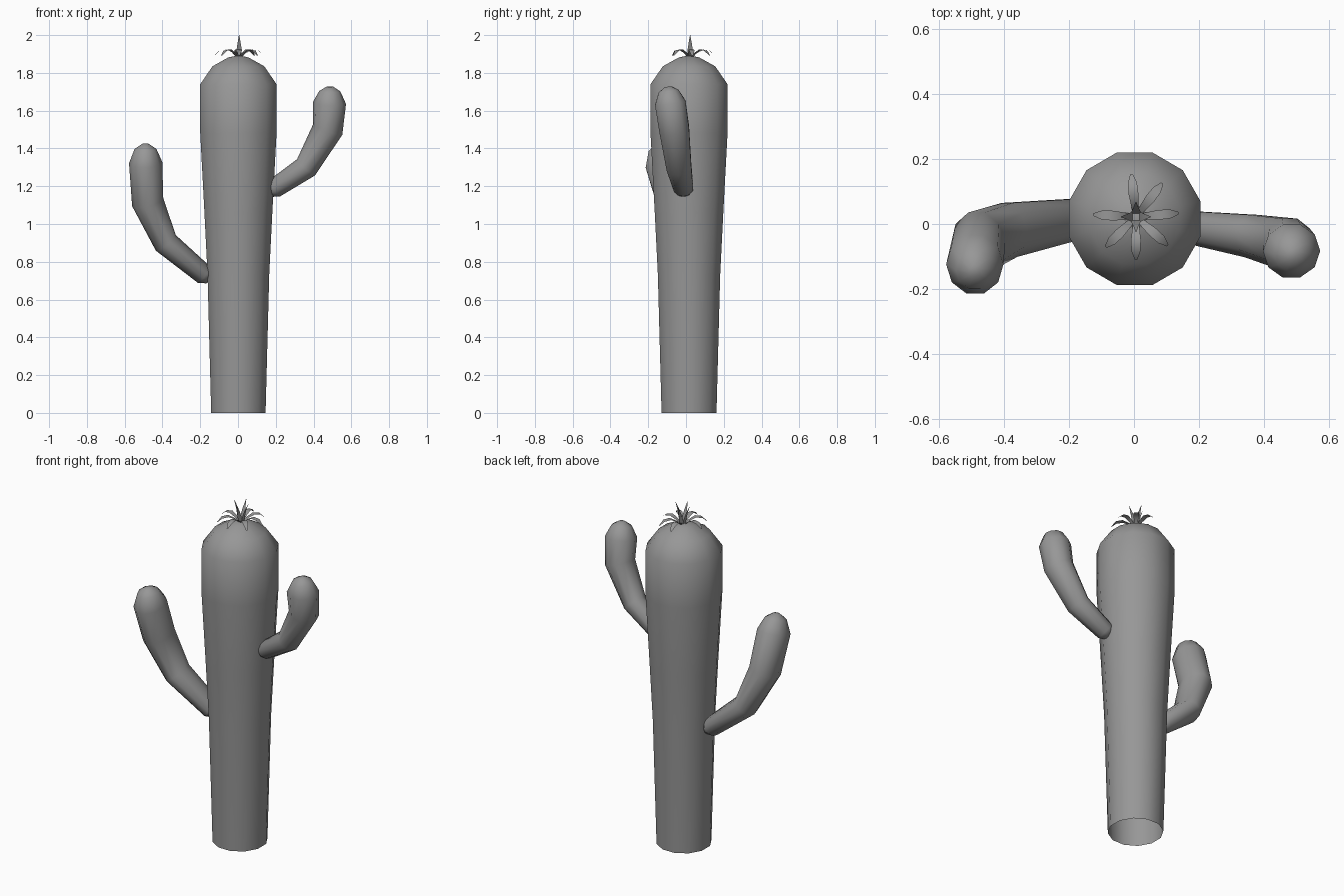
import bpy, bmesh, math
from mathutils import Vector

if "Cube" in bpy.data.objects:
    bpy.data.objects.remove(bpy.data.objects["Cube"])

# Dark grey used on every part
grey = bpy.data.materials.new("dark_grey")
grey.diffuse_color = (0.31, 0.31, 0.31, 1)
grey.use_nodes = True
grey.node_tree.nodes["Principled BSDF"].inputs["Base Color"].default_value = grey.diffuse_color


def finish(name, bm):
    bmesh.ops.recalc_face_normals(bm, faces=bm.faces[:])
    mesh = bpy.data.meshes.new(name)
    bm.to_mesh(mesh)
    bm.free()
    mesh.materials.append(grey)
    for p in mesh.polygons:
        p.use_smooth = True
    ob = bpy.data.objects.new(name, mesh)
    bpy.context.collection.objects.link(ob)
    return ob


def tube(name, path, sides, phase=0.0, close_start=True):
    """Loft rings along (x, y, z, radius, depth radius) points, closed at the end."""
    bm = bmesh.new()
    pts = [Vector(p[:3]) for p in path]
    n = len(pts)
    rings = []
    for i, c in enumerate(pts):
        t = (pts[min(i + 1, n - 1)] - pts[max(i - 1, 0)]).normalized()
        v = Vector((0, 1, 0))
        v = (v - t * v.dot(t)).normalized()
        u = v.cross(t)
        ru, rv = path[i][3:]
        rings.append([bm.verts.new(c + u * ru * math.cos(a) + v * rv * math.sin(a))
                      for a in (phase + math.tau * k / sides for k in range(sides))])
    for a, b in zip(rings, rings[1:]):
        for k in range(sides):
            j = (k + 1) % sides
            bm.faces.new((a[k], a[j], b[j], b[k]))
    bm.faces.new(rings[-1])
    if close_start:
        bm.faces.new(rings[0])
    return finish(name, bm)


# Trunk: twelve sides, open underneath
profile = [(0, 0.149), (0.73, 0.169), (1.06, 0.186), (1.48, 0.209), (1.74, 0.209),
           (1.835, 0.142), (1.882, 0.055), (1.89, 0.015)]
tube("trunk", [(0.002, 0.016, z, r, r * 1.01) for z, r in profile], 12,
     math.radians(15), False)

# Arms
tube("left_arm", [(-0.150, 0.015, 0.705, 0.026, 0.035), (-0.178, 0.015, 0.730, 0.054, 0.066),
                  (-0.382, -0.018, 0.900, 0.067, 0.088), (-0.478, -0.057, 1.115, 0.085, 0.100),
                  (-0.489, -0.124, 1.325, 0.088, 0.098), (-0.490, -0.140, 1.397, 0.058, 0.062),
                  (-0.490, -0.145, 1.424, 0.018, 0.018)], 10)
tube("right_arm", [(0.165, -0.010, 1.162, 0.025, 0.030), (0.192, -0.013, 1.188, 0.052, 0.054),
                   (0.360, -0.037, 1.300, 0.064, 0.069), (0.475, -0.062, 1.500, 0.082, 0.083),
                   (0.484, -0.083, 1.640, 0.088, 0.086), (0.486, -0.092, 1.703, 0.056, 0.056),
                   (0.486, -0.095, 1.727, 0.018, 0.018)], 10)


# Flower: thin bent blades given as (radius, height, half width)
def blade(bm, angle, outline):
    d = Vector((math.cos(angle), math.sin(angle), 0))
    s = Vector((-d.y, d.x, 0))
    base = Vector((0.006, 0.022, 0))
    rows = []
    for r, z, w in outline:
        c = base + d * r + Vector((0, 0, z))
        rows.append([bm.verts.new(c + s * w), bm.verts.new(c - s * w)])
    for a, b in zip(rows, rows[1:]):
        bm.faces.new((a[0], a[1], b[1], b[0]))


bm = bmesh.new()
for deg in (5, 52, 96, 177, 225, 270, 318):
    blade(bm, math.radians(deg), [(0.005, 1.875, 0.008), (0.035, 1.905, 0.011),
                                  (0.07, 1.923, 0.015), (0.105, 1.917, 0.014),
                                  (0.131, 1.892, 0.004)])
finish("flower_petals", bm)

bm = bmesh.new()
for deg in (0, 90, 180, 270):
    blade(bm, math.radians(deg), [(0.008, 1.875, 0.012), (0.016, 1.92, 0.014),
                                  (0.028, 1.96, 0.008), (0.046, 2.0, 0.001)])
finish("flower_centre", bm)
